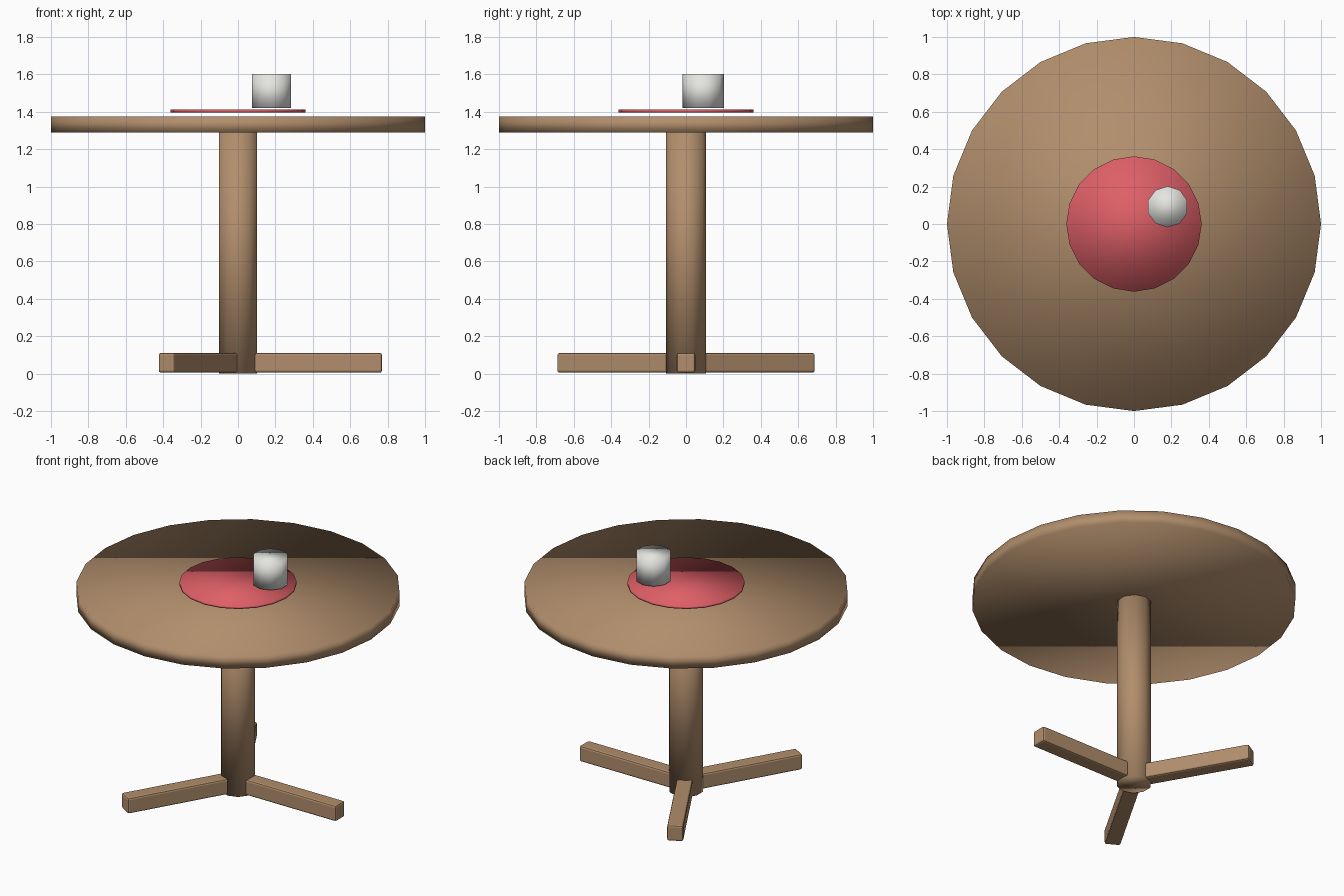
import bpy, math

if "Cube" in bpy.data.objects:
    bpy.data.objects.remove(bpy.data.objects["Cube"])


def material(name, rgb):
    m = bpy.data.materials.new(name)
    m.diffuse_color = (*rgb, 1.0)
    m.use_nodes = True
    m.node_tree.nodes["Principled BSDF"].inputs["Base Color"].default_value = m.diffuse_color
    return m


wood = material("warm wood", (0.44, 0.27, 0.15))
red = material("soft red", (0.73, 0.115, 0.135))
white = material("off white", (0.78, 0.78, 0.75))


def cylinder(name, sides, radius, z0, z1, mat, x=0.0, y=0.0):
    bpy.ops.mesh.primitive_cylinder_add(vertices=sides, radius=radius, depth=z1 - z0,
                                        location=(x, y, (z0 + z1) / 2))
    ob = bpy.context.object
    ob.name = name
    ob.data.materials.append(mat)
    bpy.ops.object.shade_smooth()
    return ob


# Table top, centre post, place mat and cup
cylinder("table_top", 24, 1.0, 1.288, 1.375, wood)
cylinder("post", 10, 0.108, 0.0, 1.29, wood)
cylinder("place_mat", 20, 0.362, 1.397, 1.412, red)
cylinder("cup", 10, 0.11, 1.42, 1.602, white, 0.18, 0.092)

# Three bevelled feet radiating from the post
for i in range(3):
    a = math.radians(120 * i)
    r = 0.4275
    bpy.ops.mesh.primitive_cube_add(size=1, location=(r * math.cos(a), r * math.sin(a), 0.058),
                                    rotation=(0, 0, a))
    foot = bpy.context.object
    foot.name = f"foot_{i + 1}"
    foot.scale = (0.685, 0.1, 0.106)
    bpy.ops.object.transform_apply(location=False, rotation=False, scale=True)
    foot.data.materials.append(wood)
    bevel = foot.modifiers.new("soft_edges", 'BEVEL')
    bevel.width = 0.012
    bevel.segments = 2
